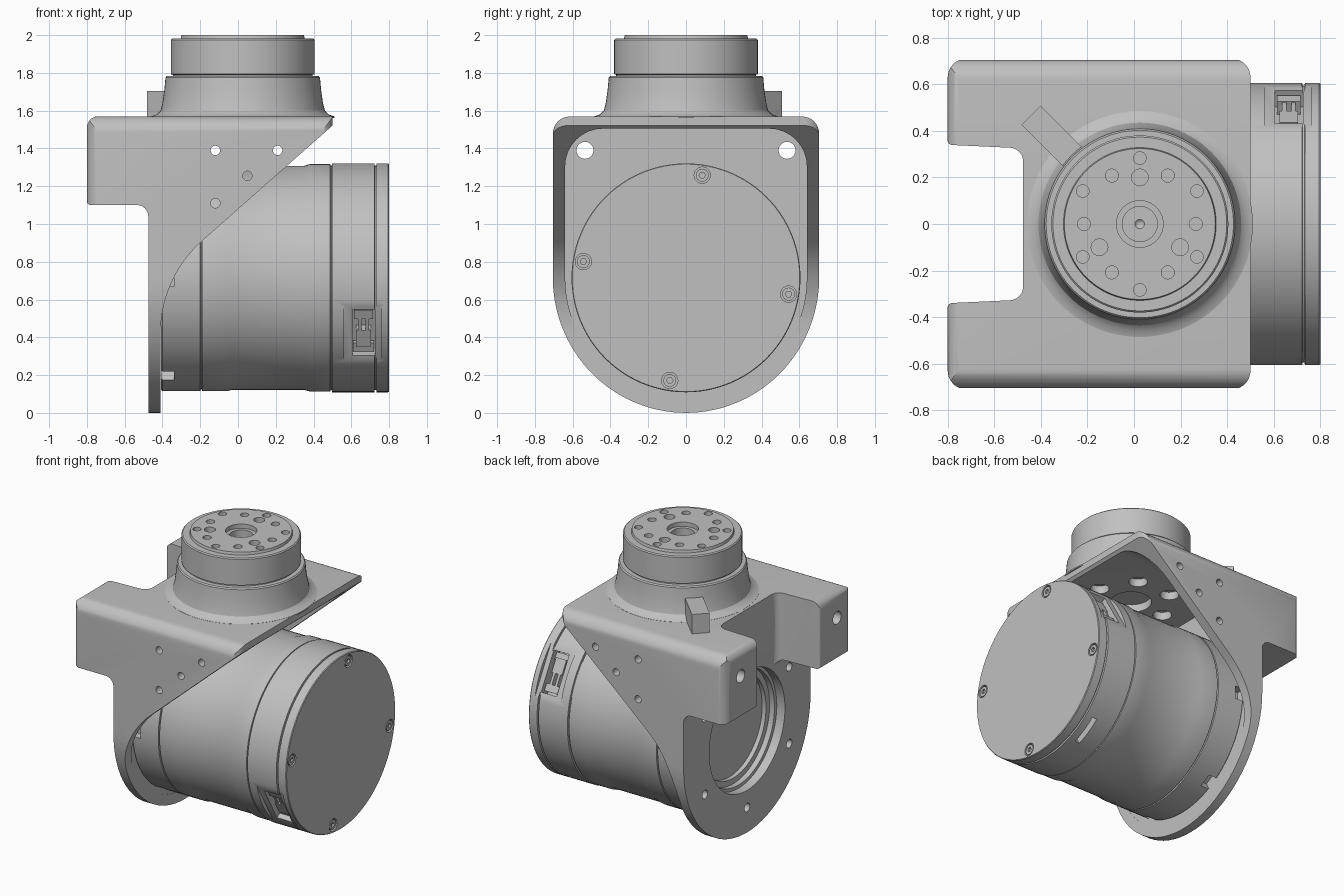
import bpy, bmesh
from math import sin, cos, pi, radians
from mathutils import Vector, Matrix

if "Cube" in bpy.data.objects:
    bpy.data.objects.remove(bpy.data.objects["Cube"])

GREY = bpy.data.materials.new("machined_grey")
GREY.use_nodes = True
COLOUR = (0.53, 0.53, 0.53, 1)
GREY.diffuse_color = COLOUR
GREY.node_tree.nodes["Principled BSDF"].inputs["Base Color"].default_value = COLOUR

AXIS_Z = 0.715      # height of the horizontal motor axis
TURRET_X = 0.025    # centre of the vertical output
ORDER = {"x": lambda a, b, h: (h, a, b),
         "y": lambda a, b, h: (a, h, b),
         "z": lambda a, b, h: (a, b, h)}


def finish(name, bm):
    bmesh.ops.recalc_face_normals(bm, faces=bm.faces)
    mesh = bpy.data.meshes.new(name)
    bm.to_mesh(mesh)
    bm.free()
    mesh.materials.append(GREY)
    ob = bpy.data.objects.new(name, mesh)
    bpy.context.collection.objects.link(ob)
    return ob


def prism(name, pts, axis, lo, hi):
    """Extrude a flat outline along one axis."""
    bm = bmesh.new()
    put = ORDER[axis]
    face = bm.faces.new([bm.verts.new(put(a, b, lo)) for a, b in pts])
    new = bmesh.ops.extrude_face_region(bm, geom=[face], use_keep_orig=True)["geom"]
    bmesh.ops.translate(bm, vec=put(0, 0, hi - lo),
                        verts=[v for v in new if isinstance(v, bmesh.types.BMVert)])
    return finish(name, bm)


def rod(name, a, b, r, axis, lo, hi, n=20):
    ring = [(a + r * cos(2 * pi * i / n), b + r * sin(2 * pi * i / n)) for i in range(n)]
    return prism(name, ring, axis, lo, hi)


def rounded(corners, steps=8):
    """Outline from (a, b, fillet radius) corners."""
    out = []
    for i, (a, b, r) in enumerate(corners):
        p = Vector((a, b))
        if not r:
            out.append(p)
            continue
        u = (Vector(corners[i - 1][:2]) - p).normalized()
        v = (Vector(corners[(i + 1) % len(corners)][:2]) - p).normalized()
        half = u.angle(v) / 2
        c = p + (u + v).normalized() * r / sin(half)
        reach = r * cos(half) / sin(half)
        s, e = p + u * reach - c, p + v * reach - c
        # unit directions swept between the two tangent points
        sweep = pi - 2 * half
        for k in range(steps + 1):
            t = sweep * k / steps
            out.append(c + (s * sin(sweep - t) + e * sin(t)) / sin(sweep))
    return out


def revolve(name, profile, axis, n=96):
    """Spin (radius, height) points about the motor or turret axis."""
    bm = bmesh.new()
    if axis == "x":
        cent, ax = Vector((0, 0, AXIS_Z)), Vector((1, 0, 0))
        vs = [bm.verts.new((h, 0, AXIS_Z + r)) for r, h in profile]
    else:
        cent, ax = Vector((TURRET_X, 0, 0)), Vector((0, 0, 1))
        vs = [bm.verts.new((TURRET_X + r, 0, h)) for r, h in profile]
    es = [bm.edges.new(pair) for pair in zip(vs, vs[1:])]
    bmesh.ops.spin(bm, geom=vs + es, cent=cent, axis=ax, angle=2 * pi, steps=n)
    bmesh.ops.remove_doubles(bm, verts=bm.verts, dist=1e-5)
    return finish(name, bm)


def radial_box(name, size, x, r, deg, shift=0.0):
    """Box on the motor barrel: size is along, outward, around."""
    m = (Matrix.Translation((0, 0, AXIS_Z)) @ Matrix.Rotation(radians(deg), 4, "X")
         @ Matrix.Translation((x, r, shift)) @ Matrix.Diagonal((*size, 1)))
    bm = bmesh.new()
    bmesh.ops.create_cube(bm, size=1, matrix=m)
    return finish(name, bm)


def combine(target, tool, op="DIFFERENCE"):
    mod = target.modifiers.new("shape", "BOOLEAN")
    mod.operation, mod.solver, mod.object = op, "EXACT", tool
    bpy.context.view_layer.objects.active = target
    bpy.ops.object.modifier_apply(modifier=mod.name)
    bpy.data.objects.remove(tool)


def u_outline(w, top, fillet, drop):
    """Flat top with filleted corners, round bottom."""
    pts = rounded([(w, top, fillet), (-w, top, fillet), (-w, AXIS_Z, 0), (w, AXIS_Z, 0)])[:-2]
    return pts + [(-w * cos(pi * i / 40), AXIS_Z - drop * sin(pi * i / 40)) for i in range(41)]


# Bracket: side, end and plan outlines intersected, then hollowed
side = rounded([(-.8, 1.57, .06), (.51, 1.57, 0), (.51, 1.53, 0), (-.41, .715, .65),
                (-.41, -.1, 0), (-.475, -.1, 0), (-.475, 1.1, .06), (-.8, 1.1, .02)], 14)
bracket = prism("bracket", side, "y", -.8, .8)
combine(bracket, prism("end_shape", u_outline(.705, 1.569, .09, .715), "x", -1, 1), "INTERSECT")
plan = [(-.8, .71, .08), (.5, .71, .08), (.5, -.71, .08), (-.8, -.71, .08),
        (-.8, -.34, .02), (-.476, -.325, .06), (-.476, .325, .06), (-.8, .34, .02)]
combine(bracket, prism("plan_shape", rounded(plan), "z", -1, 3), "INTERSECT")
combine(bracket, prism("hollow", u_outline(.64, 1.505, .2, .64), "x", -.412, 1))

# Bracket holes: bore, bolt circle, arm holes, side holes, underside holes
combine(bracket, rod("bore", 0, AXIS_Z, .42, "x", -.6, -.3, 64))
for k in range(6):
    a = radians(30 + 60 * k)
    combine(bracket, rod("bolt", .54 * cos(a), AXIS_Z + .54 * sin(a), .03, "x", -.6, -.3))
    b = radians(60 * k)
    combine(bracket, rod("under", TURRET_X + .26 * cos(b), .26 * sin(b), .06, "z", 1.4, 1.7))
combine(bracket, rod("under_centre", TURRET_X, 0, .13, "z", 1.4, 1.7, 32))
for y in (-.535, .535):
    combine(bracket, rod("arm_hole", y, 1.39, .045, "x", -1, -.2))
for x, z in ((-.12, 1.39), (.21, 1.39), (.05, 1.255), (-.12, 1.11)):
    combine(bracket, rod("side_hole", x, z, .025, "y", -1, 1))

# Motor barrel with end cap and seam grooves
motor = revolve("motor_barrel", [
    (0, -.34), (.36, -.34), (.36, -.37), (.4, -.37), (.4, -.408), (.59, -.408), (.6, -.4),
    (.6, -.2), (.59, -.198), (.59, -.192), (.6, -.19), (.6, -.06), (.593, -.03), (.593, .35),
    (.602, .38), (.602, .488), (.594, .49), (.594, .496), (.606, .498), (.606, .722),
    (.594, .724), (.594, .732), (.606, .734), (.606, .795), (.602, .8), (0, .8)], "x")
for k in range(6):
    combine(motor, radial_box("notch", (.1, .12, .09), -.39, .6, 60 * k))
combine(motor, radial_box("slot", (.035, .12, .2), .65, .6, -60))

# Cable connectors in flat pockets on opposite sides of the cap
for label, deg in (("front", 210), ("back", 30)):
    combine(motor, radial_box("pocket", (.2, .1, .5), .66, .63, deg))
    combine(motor, radial_box("socket", (.12, .16, .28), .665, .58, deg))
    for part, size, shift in (("head", (.1, .07, .05), -.1), ("body", (.08, .06, .1), .05),
                              ("foot", (.11, .03, .05), .11)):
        radial_box(f"{label}_connector_{part}", size, .665, .53, deg, shift)
    for x in (.645, .685):
        radial_box(f"{label}_connector_pin", (.018, .05, .12), x, .535, deg, -.03)

# Cap screws
for k in range(4):
    a = radians(81 + 90 * k)
    y, z = .55 * cos(a), AXIS_Z + .55 * sin(a)
    combine(motor, rod("counterbore", y, z, .043, "x", .78, .85, 24))
    screw = rod("cap_screw", y, z, .034, "x", .77, .797, 24)
    combine(screw, rod("hex", y, z, .017, "x", .784, .85, 6))

# Turret: flared collar, output cylinder and top disc
turret = revolve("output_turret", [
    (0, 1.56), (.485, 1.56), (.485, 1.57), (.455, 1.58), (.435, 1.6), (.425, 1.64),
    (.415, 1.71), (.409, 1.775), (.402, 1.783), (.37, 1.783), (.37, 1.79), (.38, 1.793),
    (.38, 1.975), (.373, 1.982), (.328, 1.982), (.324, 2), (.1, 2), (.1, 1.97),
    (.075, 1.97), (.075, 1.9), (.02, 1.9), (0, 1.88)], "z")
for count, start, dist, r in ((3, 90, .2, .036), (6, 0, .24, .028), (6, 30, .283, .027)):
    for k in range(count):
        a = radians(start + 360 * k / count)
        combine(turret, rod("face_hole", TURRET_X + dist * cos(a), dist * sin(a), r, "z", 1.92, 2.1))

# Locating fin beside the collar
bm = bmesh.new()
bmesh.ops.create_cube(bm, size=1, matrix=Matrix.Translation((TURRET_X, 0, 1.63))
                      @ Matrix.Rotation(radians(135), 4, "Z")
                      @ Matrix.Translation((.52, 0, 0)) @ Matrix.Diagonal((.28, .115, .15, 1)))
finish("locating_fin", bm)

# Smooth curved faces, keep machined edges sharp
for ob in bpy.context.collection.objects:
    if ob.type == "MESH" and ob.data.materials and ob.data.materials[0] == GREY:
        bpy.ops.object.select_all(action="DESELECT")
        ob.select_set(True)
        bpy.context.view_layer.objects.active = ob
        bpy.ops.object.shade_smooth_by_angle(angle=radians(30))
